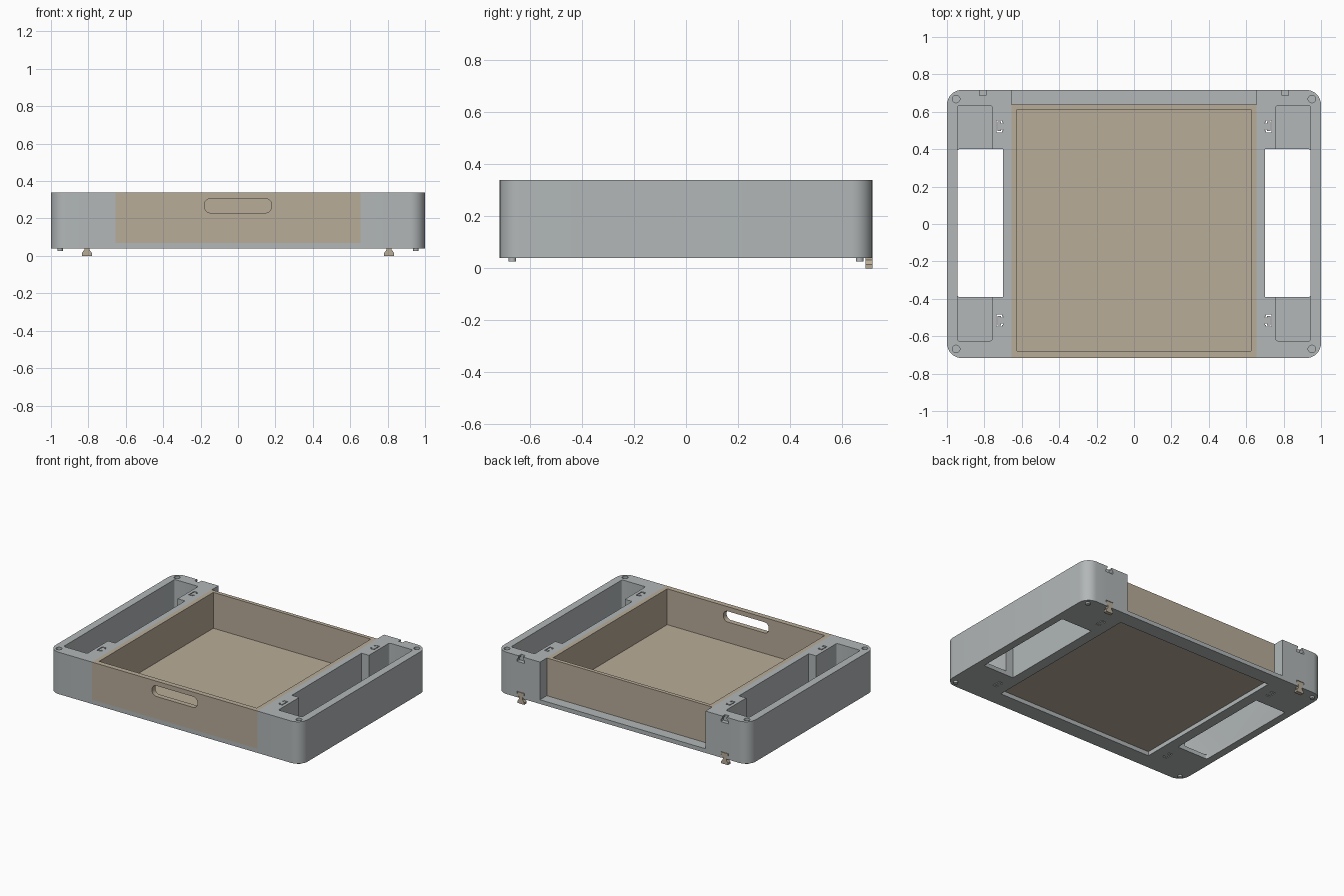
import bpy, bmesh, math

if "Cube" in bpy.data.objects:
    bpy.data.objects.remove(bpy.data.objects["Cube"])


def material(name, rgb):
    m = bpy.data.materials.new(name)
    m.use_nodes = True
    m.diffuse_color = (*rgb, 1)
    m.node_tree.nodes["Principled BSDF"].inputs["Base Color"].default_value = (*rgb, 1)
    return m


GREY = material("cool_grey", (0.445, 0.474, 0.479))
TAN = material("warm_tan", (0.479, 0.413, 0.314))

BOTTOM, TOP, LEDGE = 0.04, 0.34, 0.07
HALF_Y, RAIL_IN, RAIL_OUT = 0.717, 0.656, 0.70


def prism(name, pts, lo, hi, mat=None, axis="z"):
    """Extrude a 2D outline: (x, y) along z, or (x, z) along y."""
    bm = bmesh.new()
    place = (lambda a, b, h: (a, b, h)) if axis == "z" else (lambda a, b, h: (a, h, b))
    low = [bm.verts.new(place(a, b, lo)) for a, b in pts]
    high = [bm.verts.new(place(a, b, hi)) for a, b in pts]
    bm.faces.new(low)
    bm.faces.new(high)
    for i in range(len(pts)):
        j = (i + 1) % len(pts)
        bm.faces.new((low[i], low[j], high[j], high[i]))
    bmesh.ops.recalc_face_normals(bm, faces=bm.faces)
    mesh = bpy.data.meshes.new(name)
    bm.to_mesh(mesh)
    bm.free()
    ob = bpy.data.objects.new(name, mesh)
    bpy.context.collection.objects.link(ob)
    if mat:
        mesh.materials.append(mat)
    return ob


def rounded(x0, x1, y0, y1, radii, steps=8):
    """Rectangle outline; radii run counter-clockwise from (x0, y0)."""
    pts = []
    corners = ((x0, y0, 1, 1), (x1, y0, -1, 1), (x1, y1, -1, -1), (x0, y1, 1, -1))
    for k, ((x, y, dx, dy), r) in enumerate(zip(corners, radii)):
        if r == 0:
            pts.append((x, y))
            continue
        for i in range(steps + 1):
            a = math.pi + (k + i / steps) * math.pi / 2
            pts.append((x + dx * r + r * math.cos(a), y + dy * r + r * math.sin(a)))
    return pts


def rect(x0, x1, y0, y1):
    return rounded(x0, x1, y0, y1, (0, 0, 0, 0))


def circle(x, y, r, n=24):
    return [(x + r * math.cos(2 * math.pi * i / n), y + r * math.sin(2 * math.pi * i / n))
            for i in range(n)]


def flip(pts, s):
    return [(s * x, y) for x, y in pts]


def cut(ob, cutters):
    """Subtract each cutter, bake the result and drop the cutter."""
    for c in cutters:
        c.hide_render = True
        mod = ob.modifiers.new("cut", "BOOLEAN")
        mod.operation, mod.solver, mod.object = "DIFFERENCE", "EXACT", c
        bpy.context.view_layer.update()
        graph = bpy.context.evaluated_depsgraph_get()
        baked = bpy.data.meshes.new_from_object(ob.evaluated_get(graph))
        ob.modifiers.clear()
        ob.data = baked
        bpy.data.objects.remove(c)


def smooth(ob):
    bpy.ops.object.select_all(action="DESELECT")
    ob.select_set(True)
    bpy.context.view_layer.objects.active = ob
    bpy.ops.object.shade_smooth_by_angle(angle=math.radians(30))


def dovetail(y, grow):
    """Tongue outline widening away from the rail."""
    n, w, d = 0.016 + grow, 0.026 + grow, 0.03 + grow
    x = RAIL_OUT
    return [(x - 0.002, y - n), (x + 0.012 - grow, y - n), (x + 0.012 - grow, y - w),
            (x + d, y - w), (x + d, y + w), (x + 0.012 - grow, y + w),
            (x + 0.012 - grow, y + n), (x - 0.002, y + n)]


def key_profile(x, z, grow=0.0):
    """Bow-tie outline centred on height z."""
    half = [(0.027, -0.04), (0.027, -0.025), (0.014, -0.008),
            (0.014, 0.008), (0.027, 0.025), (0.027, 0.04)]
    right = [(x + a + grow, z + b + math.copysign(grow, b)) for a, b in half]
    left = [(x - a - grow, z + b + math.copysign(grow, b)) for a, b in reversed(half)]
    return right + left


for s, side in ((1, "left"), (-1, "right")):
    # Side bin: rounded outer corners, open pocket, floor opening
    body = prism(side + "_bin", flip(rounded(RAIL_OUT, 1, -HALF_Y, HALF_Y, (0, 0.08, 0.08, 0)), s),
                 BOTTOM, TOP, GREY)
    pocket = rounded(0.758, 0.945, -0.625, 0.632, (0.012,) * 4, 4)
    opening = rounded(0.65, 0.945, -0.39, 0.40, (0, 0.012, 0.012, 0), 4)
    cutters = [prism("pocket_cutter", flip(pocket, s), LEDGE, 0.5),
               prism("opening_cutter", flip(opening, s), -0.1, 0.5)]
    for y in (-0.517, 0.522):
        cutters.append(prism("slot_cutter", flip(dovetail(y, 0.006), s), -0.1, 0.5))
    for y in (-0.668, 0.668):
        cutters.append(prism("socket_cutter", circle(s * 0.951, y, 0.02), TOP - 0.02, 0.5))
    for z in (BOTTOM, TOP):
        cutters.append(prism("key_cutter", key_profile(s * 0.808, z, 0.003), 0.688, 0.8, axis="y"))
    cut(body, cutters)
    smooth(body)

    # Stacking pegs
    for y, end in ((-0.668, "front"), (0.668, "back")):
        smooth(prism(f"{side}_{end}_peg", circle(s * 0.951, y, 0.015), 0.027, 0.05, GREY))

    # Locking key below the back edge
    prism(side + "_locking_key", key_profile(s * 0.808, BOTTOM), 0.69, HALF_Y, TAN, "y")

    # Upright rail with its dovetail tongues
    prism(side + "_rail", flip(rect(RAIL_IN, RAIL_OUT, -HALF_Y, HALF_Y), s), BOTTOM, TOP, GREY)
    for y, end in ((-0.517, "front"), (0.522, "back")):
        prism(f"{side}_{end}_tongue", flip(dovetail(y, 0), s), BOTTOM, TOP, GREY)

    # Half of the open base under the tray
    base = [(0, -HALF_Y), (RAIL_IN, -HALF_Y), (RAIL_IN, HALF_Y), (0, HALF_Y),
            (0, 0.61), (0.625, 0.61), (0.625, -0.60), (0, -0.60)]
    prism(side + "_base", flip(base, s), BOTTOM, LEDGE, GREY)

# Tray in two halves that meet at a cross seam
SEAM, FLOOR = -0.03, 0.083
WALL = 0.625
front = prism("tray_front", rect(-RAIL_IN, RAIL_IN, -HALF_Y, SEAM), LEDGE, TOP, TAN)
cut(front, [prism("hollow_cutter", rect(-WALL, WALL, -0.68, 0.2), FLOOR, 0.5),
            prism("handle_cutter", rounded(-0.18, 0.18, 0.23, 0.307, (0.035,) * 4),
                  -0.8, -0.6, axis="y")])
smooth(front)
back = prism("tray_back", rect(-RAIL_IN, RAIL_IN, SEAM, 0.64), LEDGE, TOP, TAN)
cut(back, [prism("hollow_cutter", rect(-WALL, WALL, -0.2, 0.613), FLOOR, 0.5)])
